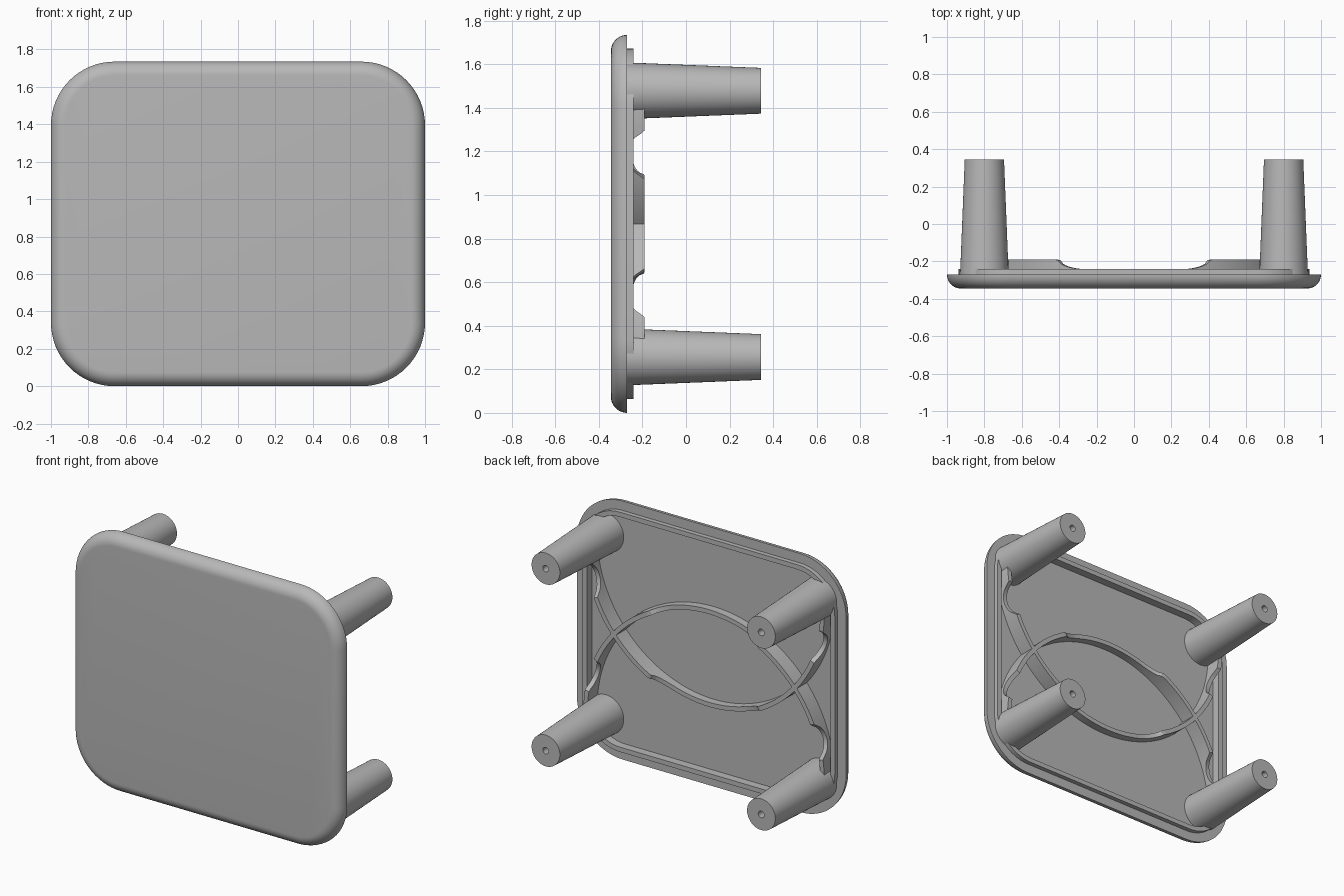
import bpy, bmesh, math

cube = bpy.data.objects.get("Cube")
if cube:
    bpy.data.objects.remove(cube, do_unlink=True)

GREY = (0.48, 0.48, 0.48, 1)
mat = bpy.data.materials.new("plain grey")
mat.use_nodes = True
mat.diffuse_color = GREY
bsdf = mat.node_tree.nodes["Principled BSDF"]
bsdf.inputs["Base Color"].default_value = GREY
bsdf.inputs["Roughness"].default_value = 0.6

MID = 0.8675          # mid height of the panel
FLOOR = -0.295        # depth of the recessed back face
RIB_TOP = -0.19


def loft(name, rings, angle=35):
    """Skin a list of equal-length rings and cap both ends."""
    bm = bmesh.new()
    loops = [[bm.verts.new(p) for p in ring] for ring in rings]
    n = len(loops[0])
    for a, b in zip(loops, loops[1:]):
        for i in range(n):
            j = (i + 1) % n
            bm.faces.new((a[i], a[j], b[j], b[i]))
    bm.faces.new(loops[0])
    bm.faces.new(loops[-1])
    bmesh.ops.recalc_face_normals(bm, faces=bm.faces)
    mesh = bpy.data.meshes.new(name)
    bm.to_mesh(mesh)
    bm.free()
    mesh.materials.append(mat)
    obj = bpy.data.objects.new(name, mesh)
    bpy.context.collection.objects.link(obj)
    bpy.ops.object.select_all(action='DESELECT')
    obj.select_set(True)
    bpy.context.view_layer.objects.active = obj
    bpy.ops.object.shade_smooth_by_angle(angle=math.radians(angle))
    return obj


def rounded_rect(inset, y, steps=16):
    """Rounded rectangle ring in the xz plane, shrunk by inset."""
    r = 0.34 - inset
    cx, cz = 1 - 0.34, MID - 0.34
    ring = []
    for k, (sx, sz) in enumerate([(1, 1), (-1, 1), (-1, -1), (1, -1)]):
        for i in range(steps + 1):
            a = math.pi / 2 * (k + i / steps)
            ring.append((sx * cx + r * math.cos(a), y, MID + sz * cz + r * math.sin(a)))
    return ring


def circle(x, z, r, y, n=48):
    return [(x + r * math.cos(2 * math.pi * i / n), y,
             z + r * math.sin(2 * math.pi * i / n)) for i in range(n)]


# Panel: rounded front edge, flat back rim, raised lip, recessed back
EDGE = 0.075
profile = []
for i in range(11):
    a = math.pi / 2 * i / 10
    profile.append((EDGE * (1 - math.sin(a)), -0.27 - EDGE * math.cos(a)))
profile += [(0.063, -0.27), (0.063, -0.24), (0.095, -0.24), (0.095, FLOOR)]
loft("panel", [rounded_rect(i, y) for i, y in profile])

# Four tapered legs, each with a screw hole in its end
for side, x in (("left", 0.8), ("right", -0.8)):
    for level, z in (("upper", MID + 0.611), ("lower", MID - 0.611)):
        loft(f"{level}_{side}_leg", [
            circle(x, z, 0.131, FLOOR - 0.005), circle(x, z, 0.105, 0.345),
            circle(x, z, 0.022, 0.345), circle(x, z, 0.022, 0.05)])


def rib_height(x, dz):
    """Top of a rib, with a long dip at its crown and a round bite near each leg."""
    if dz > 0 and abs(x) < 0.4:
        t = min((0.4 - abs(x)) / 0.15, 1)
        return RIB_TOP - 0.052 * math.sqrt(1 - (1 - t) ** 2)
    d = dz + 0.32
    if abs(d) < 0.1025:
        return -0.1625 - math.sqrt(0.106 ** 2 - d * d)
    return RIB_TOP


# Two crossing arched ribs, mirrored about mid height
R, DROP, HALF = 0.88, 0.569, 0.015
for name, flip in (("upper_arch_rib", 1), ("lower_arch_rib", -1)):
    rings = []
    for i in range(181):
        a = math.pi * i / 180
        c, s = math.cos(a), math.sin(a)
        top = rib_height(R * c, R * s - DROP)
        rings.append([(r * c, y, MID + flip * (r * s - DROP)) for r, y in (
            (R - HALF, FLOOR - 0.005), (R + HALF, FLOOR - 0.005),
            (R + HALF, top), (R - HALF, top))])
    loft(name, rings, 30)
